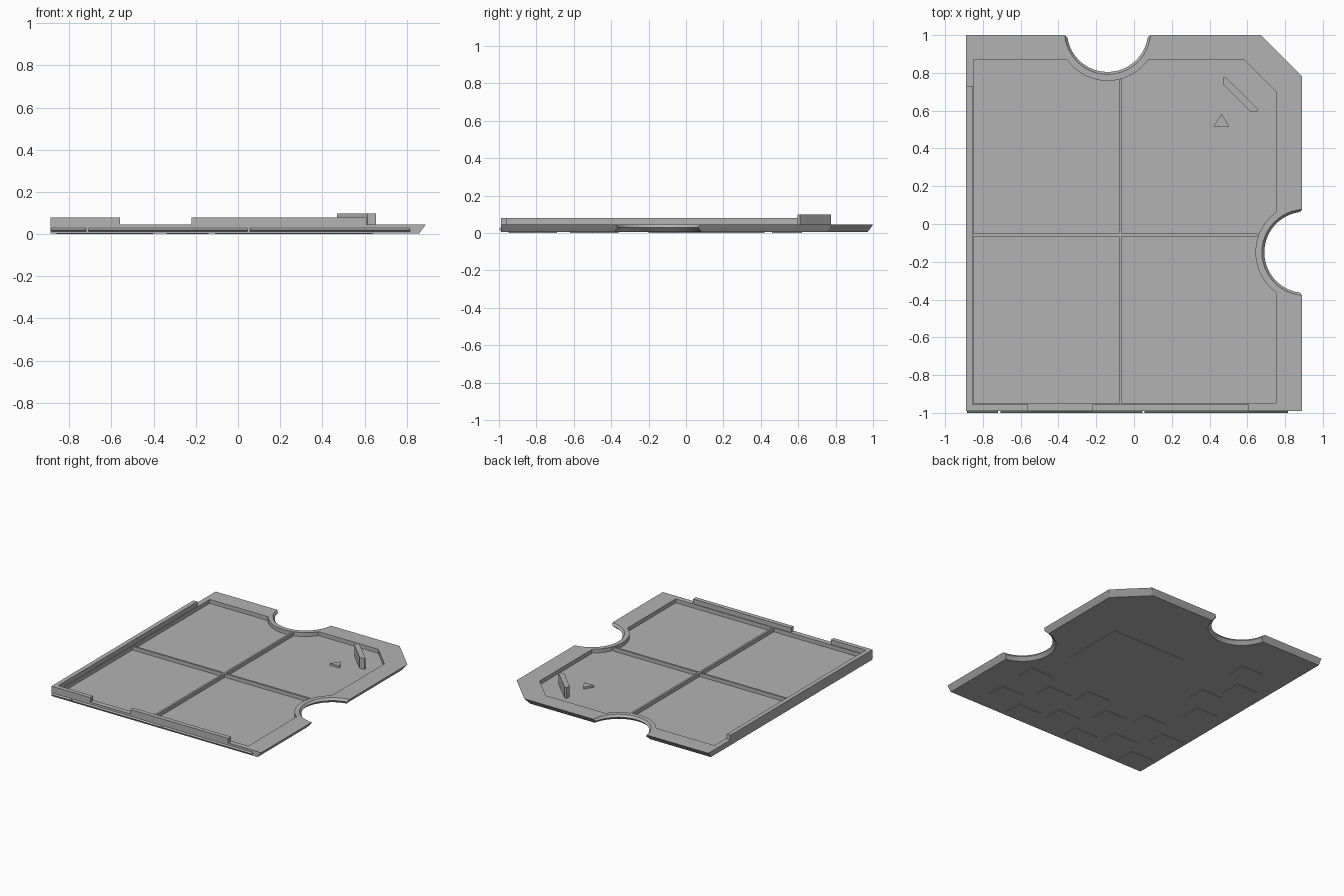
import bpy, bmesh
from math import acos, asin, cos, sin, pi

if "Cube" in bpy.data.objects:
    bpy.data.objects.remove(bpy.data.objects["Cube"])

grey = bpy.data.materials.new("plain_grey")
grey.use_nodes = True
tone = (0.45, 0.45, 0.45, 1)
grey.diffuse_color = tone
grey.node_tree.nodes["Principled BSDF"].inputs["Base Color"].default_value = tone

RIM, FLOOR, BASE, LIP = 0.045, 0.015, 0.004, 0.08
ARC = 24
BACK_NOTCH = (-0.14, 1.02)
SIDE_NOTCH = (0.905, -0.15)


def loft(name, rings):
    """Solid through rings of (z, outline) with equal point counts."""
    bm = bmesh.new()
    loops = [[bm.verts.new((x, y, z)) for x, y in pts] for z, pts in rings]
    n = len(loops[0])
    bm.faces.new(loops[0][::-1])
    bm.faces.new(loops[-1])
    for a, b in zip(loops, loops[1:]):
        for i in range(n):
            j = (i + 1) % n
            bm.faces.new((a[i], a[j], b[j], b[i]))
    bmesh.ops.recalc_face_normals(bm, faces=bm.faces)
    mesh = bpy.data.meshes.new(name)
    bm.to_mesh(mesh)
    bm.free()
    mesh.materials.append(grey)
    obj = bpy.data.objects.new(name, mesh)
    bpy.context.collection.objects.link(obj)
    return obj


def prism(name, pts, z0, z1):
    return loft(name, [(z0, pts), (z1, pts)])


def box(name, x0, x1, y0, y1, z0, z1):
    return prism(name, [(x0, y0), (x1, y0), (x1, y1), (x0, y1)], z0, z1)


def outline(x0, x1, y0, y1, cut, r):
    """Rectangle with one cut corner and two round notches."""
    pts = [(x0, y0), (x1, y0)]
    cx, cy = SIDE_NOTCH
    half = acos((x1 - cx) / r)
    for i in range(ARC + 1):
        t = -half - (2 * pi - 2 * half) * i / ARC
        pts.append((cx + r * cos(t), cy + r * sin(t)))
    pts += [(x1, y1 - cut), (x1 - cut, y1)]
    cx, cy = BACK_NOTCH
    start = asin((y1 - cy) / r)
    for i in range(ARC + 1):
        t = start - (pi + 2 * start) * i / ARC
        pts.append((cx + r * cos(t), cy + r * sin(t)))
    pts.append((x0, y1))
    return pts


# Plate with undercut back and right edges and ridged notches
def layer(z, taper, r):
    return z, outline(-0.89, 0.89 - taper, -0.99, 1 - taper, 0.218, r)


plate = loft("tray_plate", [layer(BASE, 0.03, 0.24), layer(0.028, 0.012, 0.215),
                            layer(RIM, 0, 0.228)])

# Shallow pocket inside the rim
pocket = prism("pocket_cutter", outline(-0.85, 0.752, -0.95, 0.87, 0.17, 0.262), FLOOR, 0.2)
pocket.hide_render = True
cut = plate.modifiers.new("pocket", "BOOLEAN")
cut.operation, cut.solver, cut.object = "DIFFERENCE", "EXACT", pocket
bpy.context.view_layer.objects.active = plate
bpy.ops.object.modifier_apply(modifier=cut.name)
bpy.data.objects.remove(pocket)

# Crossing ribs
box("long_rib", -0.08, -0.065, -0.955, 0.765, FLOOR - 0.005, RIM - 0.001)
box("cross_rib", -0.855, 0.655, -0.066, -0.051, FLOOR - 0.005, RIM - 0.002)

# Raised lips on the left-hand and front edges
box("side_lip", -0.89, -0.856, -0.99, 0.73, RIM - 0.01, LIP)
box("front_lip_short", -0.857, -0.56, -0.99, -0.956, RIM - 0.01, LIP)
box("front_lip_long", -0.22, 0.61, -0.99, -0.956, RIM - 0.01, LIP)

# Thin tongue along the front, in three lengths
for k, (x0, x1) in enumerate([(-0.885, -0.72), (-0.708, 0.044), (0.056, 0.815)]):
    def strip(z, y):
        return z, [(x0, y), (x1, y), (x1, -0.985), (x0, -0.985)]
    loft(f"front_tongue_{k}", [strip(0.01, -0.988), strip(0.02, -1), strip(0.03, -0.988)])

# Angled stop and small pointer by the cut corner
prism("corner_stop", [(0.47, 0.74), (0.615, 0.595), (0.655, 0.595), (0.655, 0.61),
                      (0.487, 0.775), (0.47, 0.775)], FLOOR - 0.005, 0.098)
prism("pointer", [(0.42, 0.515), (0.505, 0.515), (0.463, 0.583)], FLOOR - 0.005, 0.03)

# Faint stepped relief under the plate
box("under_panel", -0.11, 0.53, -0.07, 0.42, 0, BASE + 0.003)
for row in range(2):
    for i in range(6):
        x = -0.86 + i * 0.26
        y = -0.95 + row * 0.33 + (i % 2) * 0.12
        box(f"under_step_{row}_{i}", x, x + 0.2, y, y + 0.14, 0, BASE + 0.003)
for i in range(4):
    x = -0.8 + (i % 2) * 0.14
    box(f"under_side_step_{i}", x, x + 0.18, -0.2 + i * 0.22, -0.04 + i * 0.22, 0, BASE + 0.003)
